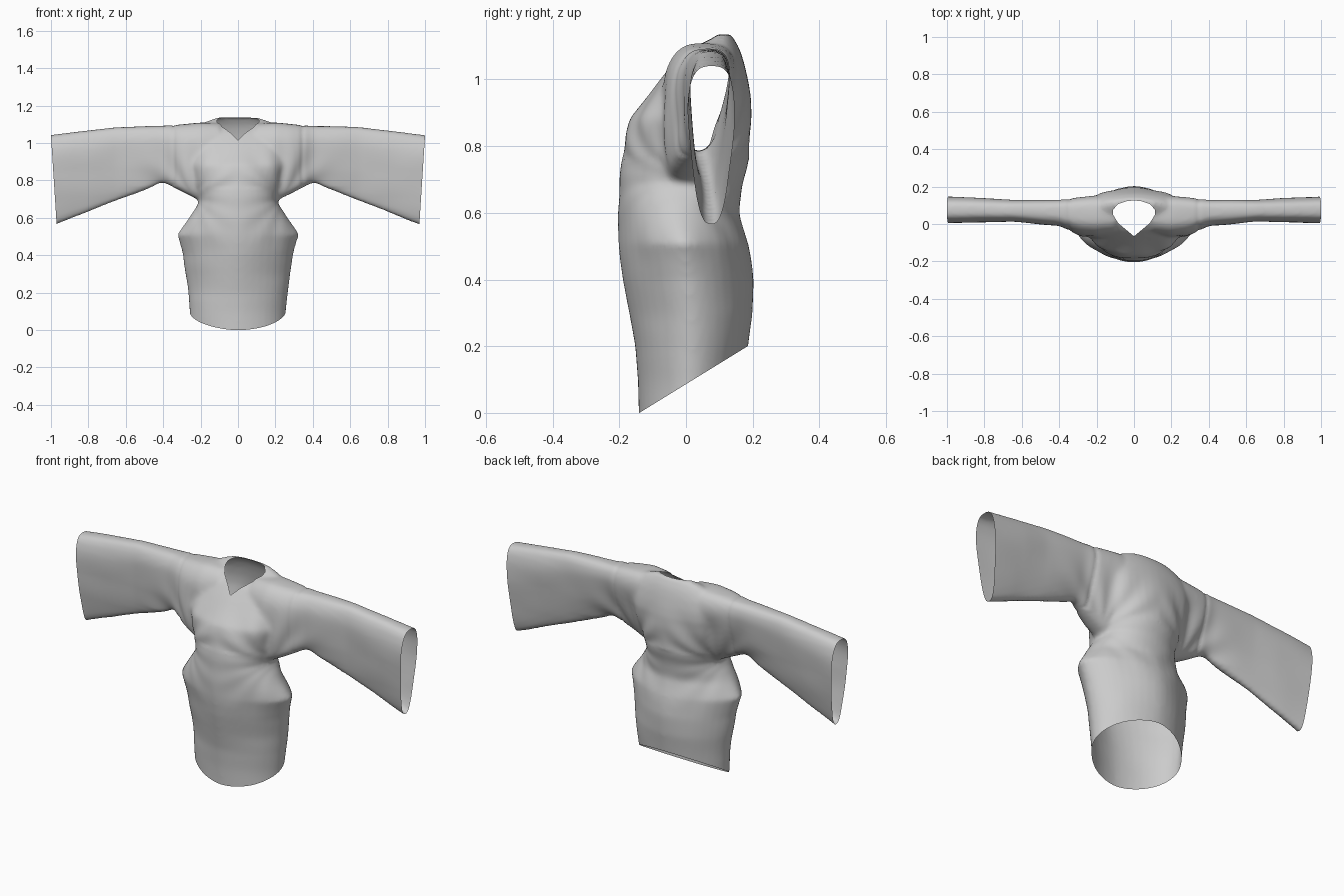
import bpy, bmesh, math
from mathutils import Vector, noise

if "Cube" in bpy.data.objects:
    bpy.data.objects.remove(bpy.data.objects["Cube"])

N = 40


def spow(v, p):
    return math.copysign(abs(v) ** p, v)


def mix(keys, t):
    # interpolation between cross-section rows
    for i in range(len(keys) - 1):
        a, b = keys[i], keys[i + 1]
        if t <= b[0]:
            break
    f = (t - a[0]) / (b[0] - a[0])
    return [u + (v - u) * f for u, v in zip(a, b)]


def loft(bm, rings):
    loops = [[bm.verts.new(p) for p in r] for r in rings]
    for a, b in zip(loops, loops[1:]):
        for i in range(N):
            j = (i + 1) % N
            bm.faces.new((a[i], a[j], b[j], b[i]))
    bm.faces.new(loops[0][::-1])
    bm.faces.new(loops[-1])


# torso rows: z, half width, front y, back y, pinch of the sides
TORSO = [(-.12, .25, -.14, .16, 1.1), (0, .252, -.142, .165, 1.1), (.1, .258, -.145, .175, 1.1),
         (.2, .266, -.152, .187, 1.12), (.3, .28, -.17, .2, 1.16), (.4, .294, -.19, .203, 1.2),
         (.47, .315, -.2, .195, 1.22), (.51, .328, -.203, .187, 1.22), (.6, .262, -.204, .157, 1.1),
         (.69, .205, -.2, .172, .95), (.75, .225, -.194, .186, .98), (.82, .25, -.184, .194, 1),
         (.88, .28, -.168, .196, 1), (.95, .3, -.115, .194, 1), (1.0, .3, -.078, .186, 1),
         (1.06, .26, -.03, .172, .95), (1.1, .2, .02, .158, .95), (1.12, .16, .06, .145, .95),
         (1.136, .11, .085, .135, .95)]
# sleeve rows: x, bottom z, top z, front y, back y, width of lower edge, lean of lower edge
SLEEVE = [(.1, .8, 1.105, -.04, .165, .8, -.05), (.2, .688, 1.11, -.06, .175, .7, -.06),
          (.28, .728, 1.103, -.05, .165, .68, -.055), (.34, .758, 1.097, -.03, .152, .6, -.045),
          (.4, .788, 1.092, -.008, .142, .52, -.03), (.65, .69, 1.084, .01, .139, .5, -.012),
          (.85, .612, 1.062, .004, .147, .5, -.003), (1.06, .528, 1.035, -.004, .158, .5, 0)]


def torso_ring(z):
    _, w, f, b, p = mix(TORSO, z)
    pts = []
    for i in range(N):
        a = 2 * math.pi * i / N
        pts.append((w * spow(math.cos(a), p), (f + b) / 2 + (b - f) / 2 * spow(math.sin(a), p), z))
    return pts


def sleeve_ring(x, side):
    _, lo, hi, f, b, taper, lean = mix(SLEEVE, x)
    pts = []
    for i in range(N):
        a = 2 * math.pi * i / N
        s = spow(math.sin(a), .8)
        k = taper + (1 - taper) * min(1, (s + 1) / 1.6)
        y = (f + b) / 2 + k * (b - f) / 2 * spow(math.cos(a), .6) + lean * (1 - s) / 2
        pts.append((side * x, y, (lo + hi) / 2 + s * (hi - lo) / 2))
    return pts


# closed body volume: torso plus two sleeves
bm = bmesh.new()
loft(bm, [torso_ring(-.12 + 1.256 * i / 60) for i in range(61)])
for side in (-1, 1):
    loft(bm, [sleeve_ring(.1 + .96 * i / 40, side) for i in range(41)])
bmesh.ops.recalc_face_normals(bm, faces=bm.faces)
mesh = bpy.data.meshes.new("robe")
bm.to_mesh(mesh)
bm.free()
robe = bpy.data.objects.new("robe", mesh)
bpy.context.collection.objects.link(robe)

# fuse the volumes into one cloth surface and relax it
rm = robe.modifiers.new("fuse", 'REMESH')
rm.mode = 'VOXEL'
rm.voxel_size = .011
sm = robe.modifiers.new("relax", 'SMOOTH')
sm.factor = .5
sm.iterations = 7
bpy.context.view_layer.update()
dg = bpy.context.evaluated_depsgraph_get()
fused = bpy.data.meshes.new_from_object(robe.evaluated_get(dg))
robe.modifiers.clear()
robe.data = fused

bm = bmesh.new()
bm.from_mesh(fused)
bm.normal_update()

# cloth folds fanning out from the armpits, and a shallow armhole seam
shift = {}
for v in bm.verts:
    x, y, z = v.co
    ax = abs(x)
    dx, dz = ax - .24, z - .7
    r = math.hypot(dx, dz)
    fan = math.sin(math.atan2(dz, dx) * 11 + 3 * y) * math.exp(-((r - .2) / .12) ** 2)
    fan *= .0035 if z > .76 else .0012
    n = noise.noise(Vector((x * 5, y * 4, z * 7))) * min(1, ax * 4 + .2)
    seam = math.exp(-((ax - .345) / .012) ** 2) if z > .77 else 0
    shift[v] = v.normal * (fan + .004 * n - .004 * seam)
for v, d in shift.items():
    v.co += d


def cut(point, normal, clear=True, region=None):
    faces = [f for f in bm.faces if region is None or region(f.calc_center_median())]
    geom = list({e for f in faces for e in f.edges} | {v for f in faces for v in f.verts}) + faces
    bmesh.ops.bisect_plane(bm, geom=geom, dist=1e-5, plane_co=point, plane_no=normal, clear_outer=clear)


# open hem, sloping down to the front, and open cuffs
cut((0, -.14, 0), (0, .2, -.325))
for side in (-1, 1):
    cut((side, 0, 1.04), (side * .47, 0, -.03))

# open V neck, cut as a convex outline seen from above
half = [(0, -.066), (.085, .005), (.112, .05), (.113, .075), (.085, .107), (.04, .122)]
outline = half + [(0, .126)] + [(-x, y) for x, y in reversed(half[1:])]
edges = [(Vector((*p, 0)), Vector((q[1] - p[1], p[0] - q[0], 0)).normalized())
         for p, q in zip(outline, outline[1:] + outline[:1])]


def near_neck(c):
    return c.z > .93 and abs(c.x) < .17 and -.11 < c.y < .17


for p, n in edges:
    cut(p, n, False, near_neck)
hole = [f for f in bm.faces if f.calc_center_median().z > .93
        and all((f.calc_center_median() - p).dot(n) < 0 for p, n in edges)]
bmesh.ops.delete(bm, geom=hole, context='FACES')

bm.to_mesh(fused)
bm.free()
bpy.context.view_layer.objects.active = robe
robe.select_set(True)
bpy.ops.object.shade_smooth_by_angle(angle=math.radians(50))
